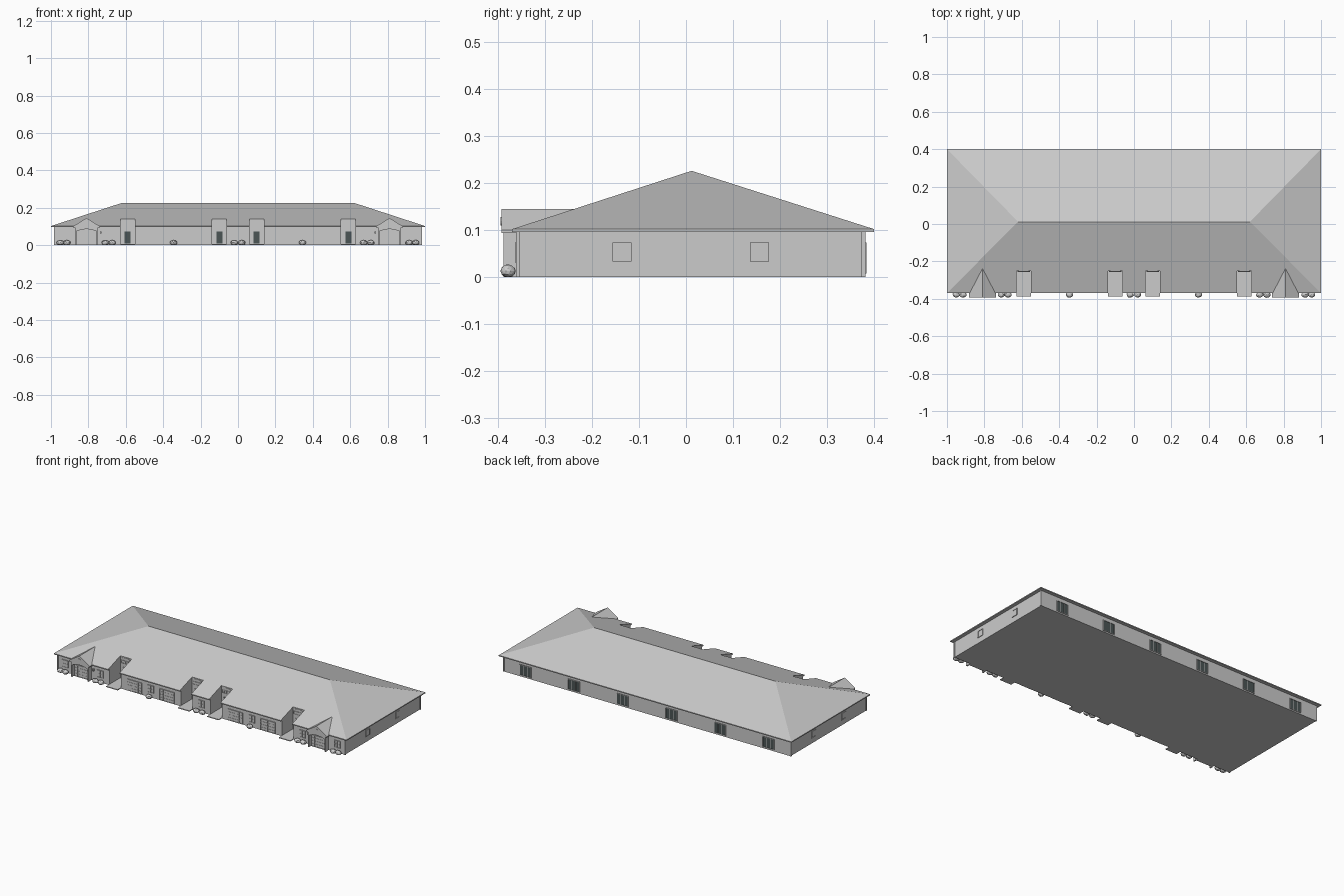
import bpy, bmesh, math, random
from mathutils import Matrix, Vector

if "Cube" in bpy.data.objects:
    bpy.data.objects.remove(bpy.data.objects["Cube"])

random.seed(4)


def material(name, rgb):
    m = bpy.data.materials.new(name)
    m.diffuse_color = (*rgb, 1)
    m.use_nodes = True
    m.node_tree.nodes["Principled BSDF"].inputs["Base Color"].default_value = m.diffuse_color
    return m


DARK = material("dark_glass", (0.07, 0.09, 0.09))


def mesh_object(name, bm, mat=None):
    bmesh.ops.recalc_face_normals(bm, faces=bm.faces)
    me = bpy.data.meshes.new(name)
    bm.to_mesh(me)
    bm.free()
    ob = bpy.data.objects.new(name, me)
    bpy.context.collection.objects.link(ob)
    if mat:
        me.materials.append(mat)
    return ob


def boxes(name, items, mat=None, frame=Matrix()):
    """Each item is (x0, x1, y0, y1, z0, z1), placed by the frame matrix."""
    bm = bmesh.new()
    for x0, x1, y0, y1, z0, z1 in items:
        m = Matrix.Translation(((x0 + x1) / 2, (y0 + y1) / 2, (z0 + z1) / 2))
        m = frame @ m @ Matrix.Diagonal((x1 - x0, y1 - y0, z1 - z0, 1))
        bmesh.ops.create_cube(bm, size=1, matrix=m)
    return mesh_object(name, bm, mat)


def prism(name, profile, y0, y1):
    """Extrude an xz profile along y."""
    bm = bmesh.new()
    f = bm.faces.new([bm.verts.new((x, y0, z)) for x, z in profile])
    r = bmesh.ops.extrude_face_region(bm, geom=[f])
    bmesh.ops.translate(bm, verts=[v for v in r["geom"] if isinstance(v, bmesh.types.BMVert)],
                        vec=(0, y1 - y0, 0))
    return mesh_object(name, bm)


def opening(name, x, y, z0, w, h, turn=0, cols=2, rows=2, mat=None, t=0.003):
    """Framed pane facing local -y, with muntin bars."""
    fr = Matrix.Translation((x, y, z0)) @ Matrix.Rotation(turn, 4, 'Z')
    a = w / 2
    bars = [(-a, -a + t, -0.004, 0.002, 0, h), (a - t, a, -0.004, 0.002, 0, h),
            (-a, a, -0.004, 0.002, 0, t), (-a, a, -0.004, 0.002, h - t, h)]
    for i in range(1, cols):
        c = -a + w * i / cols
        bars.append((c - t / 3, c + t / 3, -0.003, 0.002, 0, h))
    for j in range(1, rows):
        c = h * j / rows
        bars.append((-a, a, -0.003, 0.002, c - t / 3, c + t / 3))
    boxes(name + "_frame", bars, None, fr)
    boxes(name + "_pane", [(-a, a, -0.0015, 0.002, 0, h)], mat, fr)


FRONT, BACK, SIDE = -0.357, 0.38, 0.98
ENTRIES = (-0.59, -0.1, 0.1, 0.59)

# Main walls
walls = boxes("walls", [(-SIDE, SIDE, FRONT, BACK, 0, 0.096)])

# Hip roof with fascia
bm = bmesh.new()
loops = [[bm.verts.new((x, y, z)) for x, y in ((-1, -0.37), (1, -0.37), (1, 0.4), (-1, 0.4))]
         for z in (0.096, 0.102)]
r0, r1 = bm.verts.new((-0.62, 0.012, 0.226)), bm.verts.new((0.62, 0.012, 0.226))
lo, up = loops
bm.faces.new(lo)
for i in range(4):
    j = (i + 1) % 4
    bm.faces.new((lo[i], lo[j], up[j], up[i]))
bm.faces.new((up[0], up[1], r1, r0))
bm.faces.new((up[1], up[2], r1))
bm.faces.new((up[2], up[3], r0, r1))
bm.faces.new((up[3], up[0], r0))
roof = mesh_object("hip_roof", bm)

# Open entry recesses cut through walls and roof
cutter = boxes("entry_cutter", [(x - 0.039, x + 0.039, -0.45, -0.25, 0.005, 0.3) for x in ENTRIES])
for ob in (walls, roof):
    mod = ob.modifiers.new("entries", 'BOOLEAN')
    mod.object = cutter
    mod.operation = 'DIFFERENCE'
    mod.solver = 'EXACT'
    bpy.context.view_layer.objects.active = ob
    bpy.ops.object.modifier_apply(modifier=mod.name)
bpy.data.objects.remove(cutter)

# Entry slabs, doors and arched transoms
for x in ENTRIES:
    boxes("porch_slab", [(x - 0.039, x + 0.039, -0.388, -0.35, 0, 0.005)])
    opening("entry_door", x, -0.252, 0.006, 0.04, 0.07, 0, 1, 1, DARK, 0.004)
    opening("transom", x, -0.252, 0.1, 0.066, 0.02, 0, 4, 1)
    arch = [(x + 0.033 * math.cos(math.pi * k / 10), 0.121 + 0.018 * math.sin(math.pi * k / 10))
            for k in range(11)]
    prism("transom_arch", arch, -0.255, -0.25)

# Corner boards and skirting
boxes("corner_boards", [(sx * SIDE - 0.004, sx * SIDE + 0.004, y - 0.004, y + 0.004, 0, 0.096)
                        for sx in (-1, 1) for y in (FRONT, BACK - 0.003)])

for s in (-1, 1):
    cx = s * 0.81
    # Projecting gable bay
    boxes("gable_bay", [(cx - 0.058, cx + 0.058, -0.37, -0.34, 0, 0.1)])
    prism("gable_roof", [(cx - 0.072, 0.094), (cx + 0.072, 0.094), (cx + 0.072, 0.1),
                         (cx, 0.145), (cx - 0.072, 0.1)], -0.392, -0.235)
    boxes("bay_posts", [(cx + d - 0.004, cx + d + 0.004, -0.388, -0.37, 0, 0.095)
                        for d in (-0.057, 0.057)])
    prism("bay_arch", [(cx - 0.057, 0.095), (cx - 0.057, 0.074)] +
          [(cx + d * 0.053, 0.086 - 0.012 * d * d) for d in (-1, -0.5, 0, 0.5, 1)] +
          [(cx + 0.057, 0.074), (cx + 0.057, 0.095)], -0.386, -0.37)
    opening("bay_door", cx, -0.371, 0.003, 0.1, 0.072, 0, 4, 4)
    # Round gable vent
    bm = bmesh.new()
    bmesh.ops.create_cone(bm, cap_ends=True, segments=12, radius1=0.009, radius2=0.009, depth=0.004,
                          matrix=Matrix.Translation((cx, -0.392, 0.119)) @ Matrix.Rotation(math.pi / 2, 4, 'X'))
    mesh_object("gable_vent", bm)
    # Wall lamp beside the bay
    boxes("wall_lamp", [(s * 0.735 - 0.004, s * 0.735 + 0.004, -0.369, FRONT, 0.062, 0.074)])
    # Front windows and garage doors
    for x in (0.93, 0.69):
        opening("front_window", s * x, FRONT - 0.001, 0.03, 0.04, 0.045)
    for x in (0.235, 0.455):
        opening("garage_door", s * x, FRONT - 0.001, 0.003, 0.1, 0.07, 0, 4, 4)
    opening("centre_window", s * 0.345, FRONT - 0.001, 0.03, 0.04, 0.045)
    # Side windows
    for y in (-0.136, 0.156):
        opening("side_window", s * SIDE, y, 0.033, 0.04, 0.041, s * math.pi / 2, 1, 1)
    # Sliding glass doors on the back
    for x in (0.83, 0.5, 0.167):
        opening("sliding_door", s * x, BACK, 0.008, 0.08, 0.066, math.pi, 3, 1, DARK)
opening("middle_window", 0, FRONT - 0.001, 0.03, 0.04, 0.045)

# Shrubs along the front
for x in (-0.345, 0.345) + tuple(s * v for s in (-1, 1) for v in (0.95, 0.915, 0.71, 0.672, 0.02)):
    bm = bmesh.new()
    bmesh.ops.create_icosphere(bm, subdivisions=2, radius=1)
    for v in bm.verts:
        v.co *= random.uniform(0.92, 1.04)
        v.co = Vector((x + v.co.x * 0.02, -0.378 + v.co.y * 0.016, max(0, 0.013 + v.co.z * 0.014)))
    mesh_object("shrub", bm)
